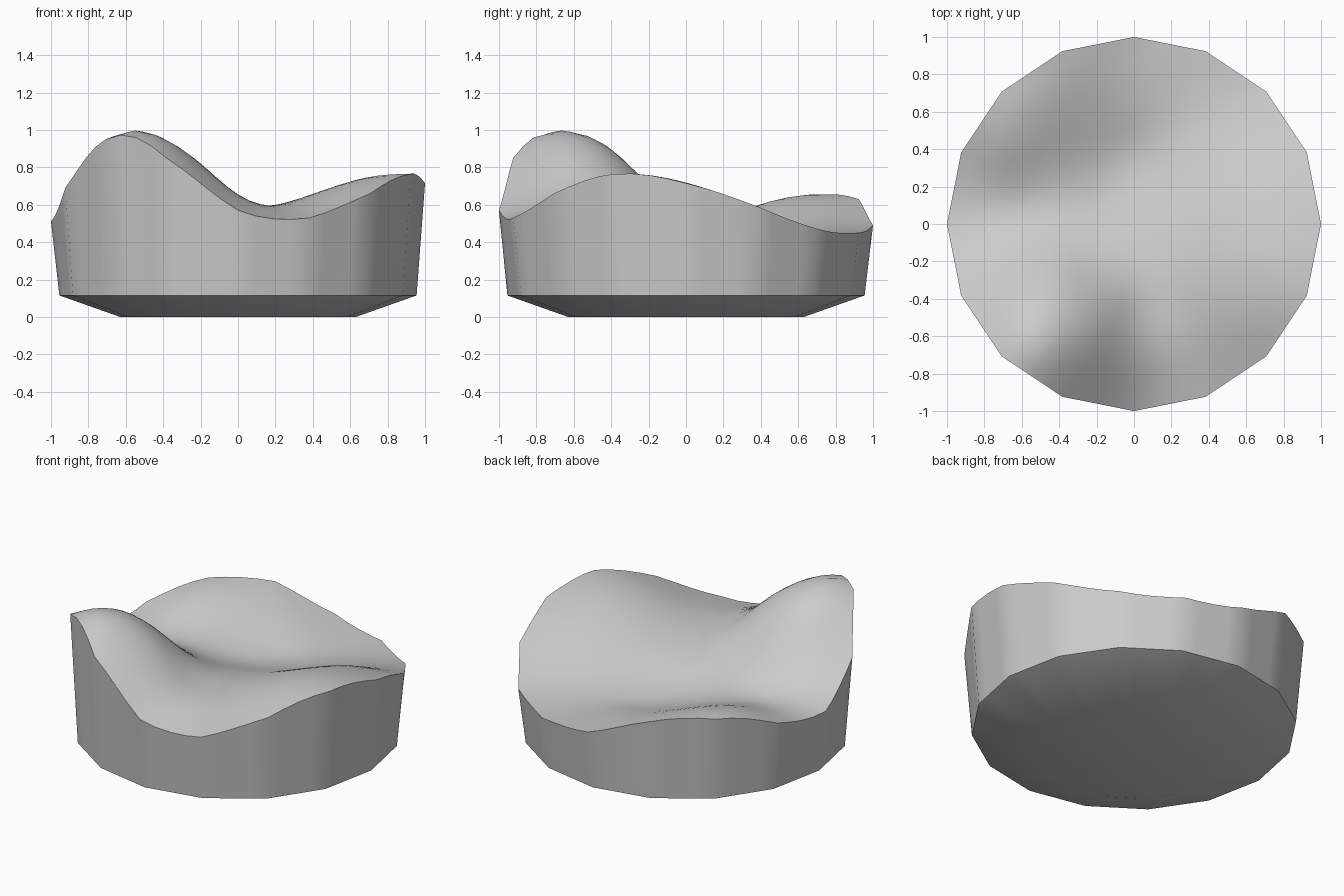
import bpy, bmesh, math
from mathutils import Vector

if "Cube" in bpy.data.objects:
    bpy.data.objects.remove(bpy.data.objects["Cube"])

SIDES, SUB, RINGS = 16, 4, 16

# Heights of the rim at the 16 corners, anticlockwise from +x
RIM = [.715, .59, .47, .45, .49, .63, .65, .56, .51, .69, .95, .85, .57, .53, .66, .765]
# Hills, ridge and hollow inside the rim: x, y, height
INNER = [(-.55, -.68, .998), (-.55, -.42, .91), (-.4, -.3, .80), (-.25, -.15, .61), (-.2, -.55, .82),
         (0, -.5, .64), (.13, -.42, .595), (.36, 0, .605), (.25, .17, .515), (.64, .19, .64), (.53, .36, .54),
         (.7, -.2, .745), (.42, -.5, .645), (.3, -.3, .625), (.62, -.45, .715), (0, 0, .52), (-.3, .35, .50),
         (-.15, .2, .46), (-.5, .5, .60), (-.66, .64, .655), (-.68, .4, .605), (-.62, .05, .52), (0, .6, .475),
         (0, .4, .44), (.3, .6, .45), (-.55, -.2, .70), (.12, -.2, .575)]


def corner(i):
    a = math.tau * i / SIDES
    return Vector((math.cos(a), math.sin(a)))


def kernel(d):
    return d * d * math.log(d) if d > 1e-9 else 0.0


def solve(A, b):
    n = len(b)
    M = [row[:] + [v] for row, v in zip(A, b)]
    for c in range(n):
        p = max(range(c, n), key=lambda r: abs(M[r][c]))
        M[c], M[p] = M[p], M[c]
        for r in range(n):
            if r != c:
                f = M[r][c] / M[c][c]
                M[r] = [u - f * v for u, v in zip(M[r], M[c])]
    return [M[i][n] / M[i][i] for i in range(n)]


# Thin-plate surface through rim and inner points
pts = [(corner(i), h) for i, h in enumerate(RIM)] + [(Vector((x, y)), z) for x, y, z in INNER]
n = len(pts)
A = [[kernel((p - q).length) + (.003 if i == j and i >= SIDES else 0) for j, (q, _) in enumerate(pts)]
     + [1, p.x, p.y] for i, (p, _) in enumerate(pts)]
A += [[1.0] * n + [0] * 3, [p.x for p, _ in pts] + [0] * 3, [p.y for p, _ in pts] + [0] * 3]
W = solve(A, [h for _, h in pts] + [0, 0, 0])


def height(p):
    return (sum(w * kernel((p - q).length) for w, (q, _) in zip(W, pts))
            + W[n] + W[n + 1] * p.x + W[n + 2] * p.y)


# Plan outline: 16-gon with each side subdivided
outline = [corner(i).lerp(corner(i + 1), s / SUB) for i in range(SIDES) for s in range(SUB)]
N = len(outline)
bm = bmesh.new()


def ring(r, z=None):
    return [bm.verts.new((p.x * r, p.y * r, height(p * r) if z is None else z)) for p in outline]


# Underside, wall and wavy top as nested rings
bottom = bm.verts.new((0, 0, 0))
top = bm.verts.new((0, 0, height(Vector((0, 0)))))
rings = [ring(.63, 0), ring(.955, .115)] + [ring(k / RINGS) for k in range(RINGS, 0, -1)]
for a, b in zip(rings, rings[1:]):
    for i in range(N):
        j = (i + 1) % N
        bm.faces.new((a[i], a[j], b[j], b[i]))
for i in range(N):
    j = (i + 1) % N
    bm.faces.new((rings[0][j], rings[0][i], bottom))
    bm.faces.new((rings[-1][i], rings[-1][j], top))
bmesh.ops.recalc_face_normals(bm, faces=bm.faces[:])

me = bpy.data.meshes.new("wavy_mound")
bm.to_mesh(me)
bm.free()
obj = bpy.data.objects.new("wavy_mound", me)
bpy.context.collection.objects.link(obj)
bpy.context.view_layer.objects.active = obj
obj.select_set(True)
bpy.ops.object.shade_smooth_by_angle(angle=math.radians(38))
